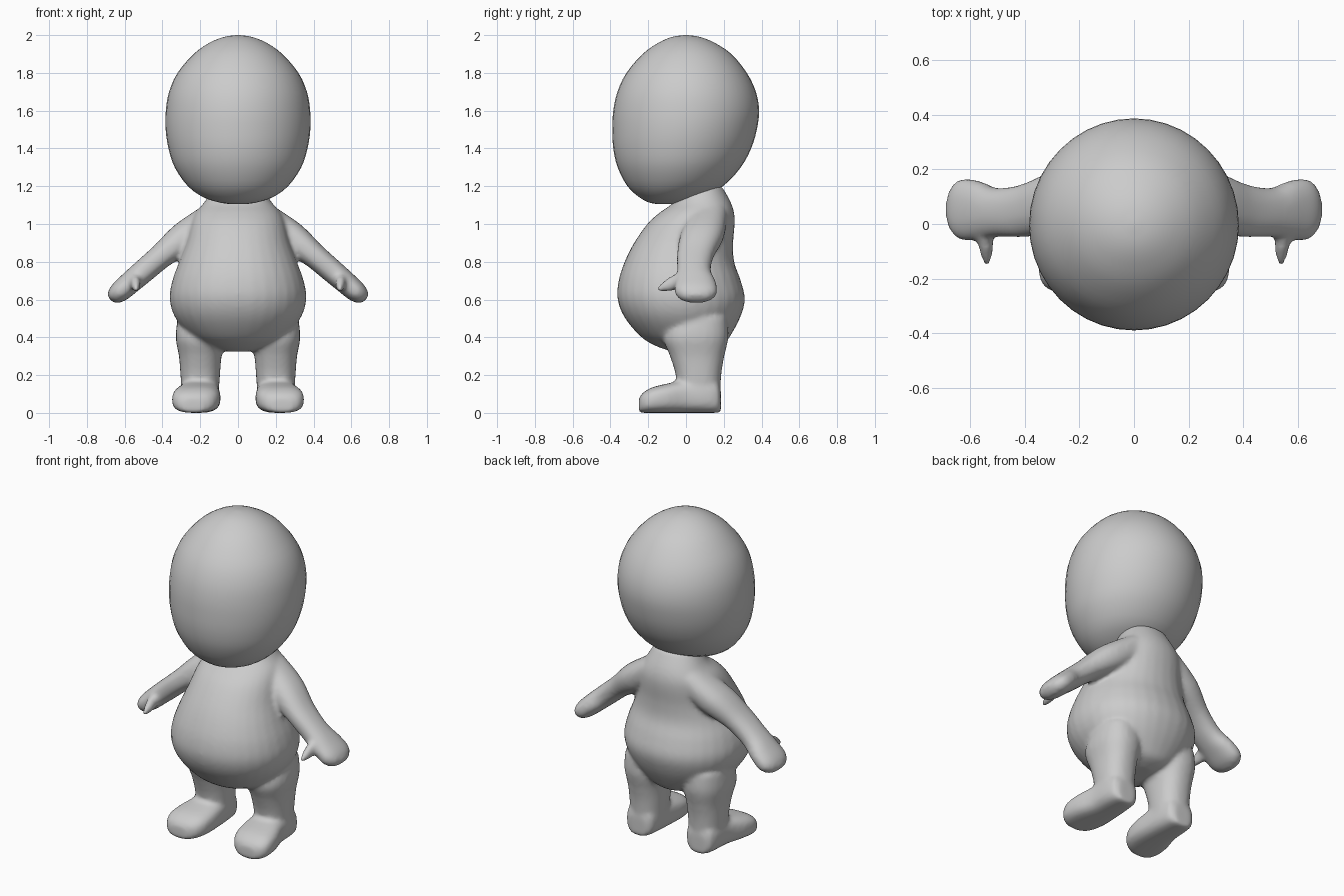
import bpy, math
from mathutils import Vector

if "Cube" in bpy.data.objects:
    bpy.data.objects.remove(bpy.data.objects["Cube"])

grey = bpy.data.materials.new("plain_grey")
grey.diffuse_color = (0.6, 0.6, 0.6, 1)
grey.use_nodes = True
grey.node_tree.nodes["Principled BSDF"].inputs["Base Color"].default_value = grey.diffuse_color


def catmull(a, b, c, d, t):
    return 0.5 * (2*b + (c - a)*t + (2*a - 5*b + 4*c - d)*t*t + (3*b - a - 3*c + d)*t**3)


def loft(name, rings, power=2.0, seg=32, steps=5):
    """Smooth skin through rings of (centre, half axis u, half axis v)."""
    rings = [[Vector(p) for p in r] for r in rings]
    last = len(rings) - 1
    fine = []
    for i in range(last):
        quad = [rings[max(0, min(last, i + k))] for k in (-1, 0, 1, 2)]
        for s in range(steps):
            fine.append([catmull(*(q[j] for q in quad), s / steps) for j in range(3)])
    fine.append(rings[-1])
    verts, faces = [], []
    for c, u, v in fine:
        for k in range(seg):
            a = 2 * math.pi * k / seg
            x, y = math.cos(a), math.sin(a)
            x = math.copysign(abs(x) ** (2 / power), x)
            y = math.copysign(abs(y) ** (2 / power), y)
            verts.append(c + u * x + v * y)
    for r in range(len(fine) - 1):
        for k in range(seg):
            n = (k + 1) % seg
            faces.append((r*seg + k, r*seg + n, (r+1)*seg + n, (r+1)*seg + k))
    faces.append(tuple(reversed(range(seg))))
    faces.append(tuple(range((len(fine) - 1) * seg, len(fine) * seg)))
    me = bpy.data.meshes.new(name)
    me.from_pydata(verts, [], faces)
    me.materials.append(grey)
    ob = bpy.data.objects.new(name, me)
    bpy.context.collection.objects.link(ob)
    # consistent outward normals
    import bmesh
    bm = bmesh.new()
    bm.from_mesh(me)
    bmesh.ops.recalc_face_normals(bm, faces=bm.faces)
    bm.to_mesh(me)
    bm.free()
    return ob


def upright(rows, x=0.0):
    """Rows of (z, half width, front y, back y) to horizontal rings."""
    return [((x, (f + b) / 2, z), (w, 0, 0), (0, (b - f) / 2, 0)) for z, w, f, b in rows]


# Head: egg with a rounder back
head = loft("head", upright([
    (1.105, .03, -.14, -.08), (1.112, .09, -.19, -.02), (1.14, .18, -.245, .07),
    (1.2, .265, -.31, .195), (1.3, .335, -.362, .29), (1.4, .368, -.385, .345),
    (1.5, .383, -.39, .375), (1.6, .382, -.385, .387), (1.7, .365, -.363, .37),
    (1.8, .32, -.315, .322), (1.9, .235, -.23, .24), (1.96, .15, -.145, .15),
    (1.99, .075, -.075, .075), (2.0, .01, -.01, .01)]), seg=40, steps=3)

# Torso with pot belly, rump and neck
parts = [loft("torso", upright([
    (.325, .06, -.07, .12), (.35, .15, -.15, .19), (.4, .245, -.235, .23), (.5, .33, -.322, .285),
    (.6, .362, -.362, .312), (.7, .348, -.357, .29), (.8, .312, -.325, .255),
    (.9, .275, -.275, .25), (1.0, .25, -.205, .258), (1.06, .225, -.14, .255),
    (1.12, .175, -.06, .235), (1.2, .13, -.03, .19)]), power=2.15)]

# Arm path: x, y, z, half thickness, half depth
arm_rows = [(.12, .12, 1.04, .085, .10), (.27, .085, .935, .088, .115), (.40, .05, .835, .067, .098),
            (.50, .042, .75, .063, .09), (.57, .05, .69, .06, .108), (.63, .053, .637, .055, .112),
            (.665, .053, .607, .036, .075), (.675, .053, .598, .012, .025)]
thumb_rows = [(.55, .0, .70, .04), (.545, -.06, .69, .04), (.54, -.12, .667, .027), (.54, -.155, .652, .01)]
# Foot: y, top z, half width
foot_rows = [(.185, .12, .05), (.165, .17, .085), (.10, .185, .1), (0, .175, .108), (-.1, .155, .125),
             (-.18, .135, .123), (-.23, .105, .095), (-.25, .075, .05)]

for side, s in (("left", 1), ("right", -1)):
    d = 0.7071
    parts.append(loft(side + "_arm", [
        ((s*x, y, z), (s*d*t, 0, d*t), (0, w, 0)) for x, y, z, t, w in arm_rows], 2.3, 24))
    parts.append(loft(side + "_thumb", [
        ((s*x, y, z), (s*.75*r, 0, 0), (0, -.2*r, r)) for x, y, z, r in thumb_rows], 2, 16))
    parts.append(loft(side + "_leg", upright([
        (.06, .095, -.04, .18), (.2, .105, -.055, .187), (.3, .113, -.085, .203),
        (.4, .13, -.12, .225), (.5, .12, -.08, .22)], s * .2), 2.3, 24))
    parts.append(loft(side + "_foot", [
        ((s*(.205 + max(0, -y) * .12), y, h/2), (w, 0, 0), (0, 0, h/2))
        for y, h, w in foot_rows], 2.8, 28))

# Fuse the limbs and torso into one soft body
bpy.ops.object.select_all(action='DESELECT')
for p in parts:
    p.select_set(True)
body = parts[0]
bpy.context.view_layer.objects.active = body
bpy.ops.object.join()
body.name = "body"
remesh = body.modifiers.new("fuse", 'REMESH')
remesh.mode = 'VOXEL'
remesh.voxel_size = 0.013
smooth = body.modifiers.new("soften", 'SMOOTH')
smooth.factor = 0.5
smooth.iterations = 7
for m in ("fuse", "soften"):
    bpy.ops.object.modifier_apply(modifier=m)
body.data.materials.clear()
body.data.materials.append(grey)

for ob in (head, body):
    bpy.ops.object.select_all(action='DESELECT')
    ob.select_set(True)
    bpy.context.view_layer.objects.active = ob
    bpy.ops.object.shade_smooth_by_angle(angle=math.radians(50))
